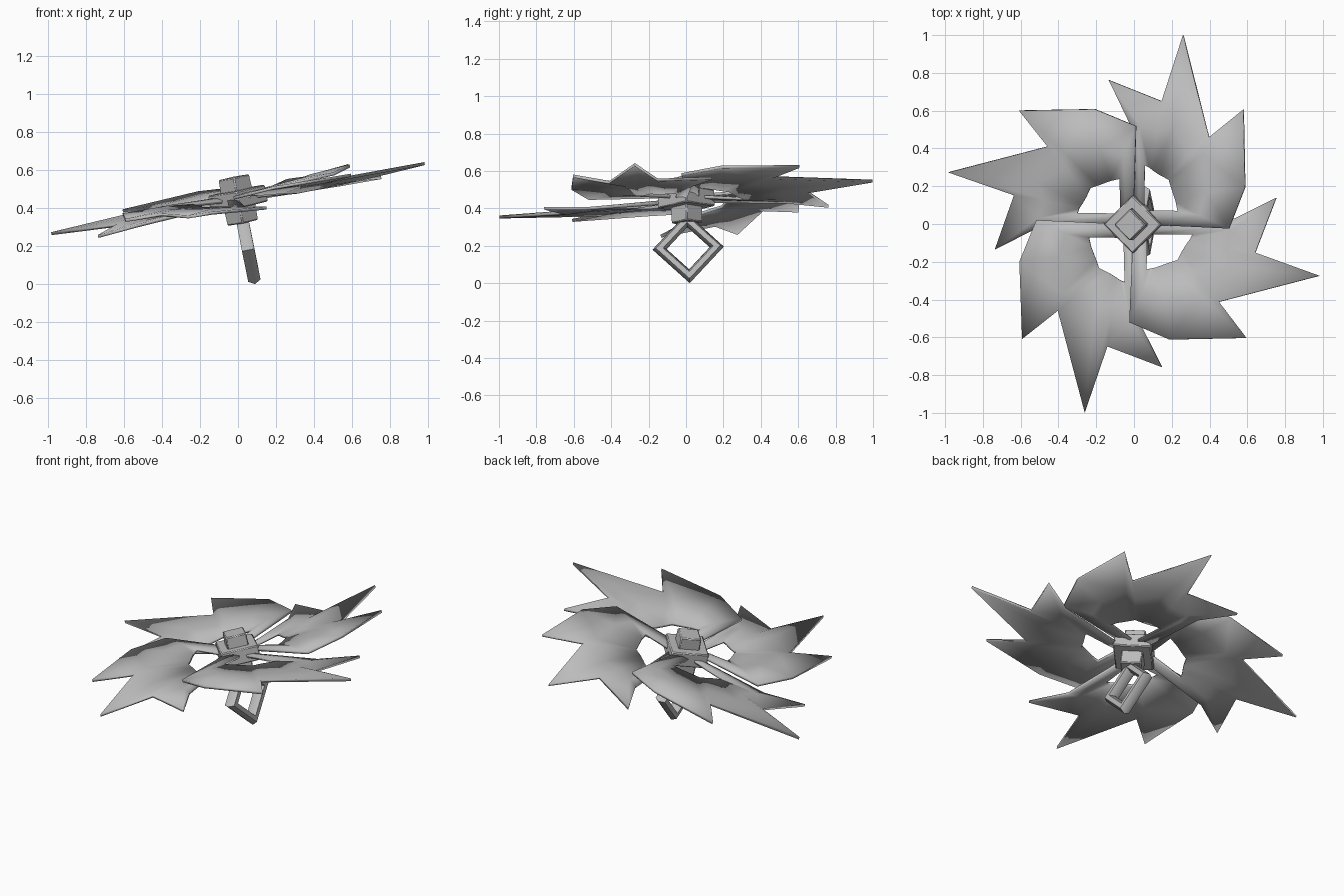
import bpy
import math
from mathutils import Vector, Matrix

cube = bpy.data.objects.get("Cube")
if cube:
    bpy.data.objects.remove(cube, do_unlink=True)

# One plain metal colour
metal = bpy.data.materials.new("grey_metal")
metal.use_nodes = True
GREY = (0.5, 0.5, 0.5, 1)
metal.diffuse_color = GREY
metal.node_tree.nodes["Principled BSDF"].inputs["Base Color"].default_value = GREY

# The whole wheel leans along this axis
AXIS = Vector((-0.2, -0.044, 1))
TILT = Vector((0, 0, 1)).rotation_difference(AXIS).to_matrix().to_4x4()
LEAN = Matrix.Translation((0, 0, 0.45)) @ TILT


def finish(obj, name, local):
    obj.name = name
    obj.data.materials.clear()
    obj.data.materials.append(metal)
    obj.matrix_world = LEAN @ local
    return obj


# Blade stations: outer edge, middle line, inner edge, height of outer edge
STATIONS = [
    ((0.04, 0.0), (0.04, 0.04), (0.04, 0.07), 0.015),
    ((0.52, -0.02), (0.36, 0.05), (0.24, 0.07), 0.03),
    ((0.61, 0.20), (0.40, 0.17), (0.23, 0.12), 0.045),
    ((0.60, 0.61), (0.38, 0.37), (0.205, 0.19), 0.03),
    ((0.41, 0.46), (0.30, 0.36), (0.19, 0.235), 0.015),
    ((0.27, 1.00), (0.22, 0.52), (0.14, 0.26), 0.0),
    ((0.15, 0.65), (0.13, 0.49), (0.10, 0.285), -0.02),
    ((-0.14, 0.76), (0.03, 0.52), (0.08, 0.30), -0.045),
    ((-0.03, 0.54), (0.02, 0.42), (0.055, 0.31), -0.035),
    ((0.0, 0.04), (0.03, 0.04), (0.055, 0.04), -0.015),
]


def blade_mesh():
    # A pitched sheet, slightly domed along its middle line
    verts, faces = [], []
    for outer, middle, inner, high in STATIONS:
        low = 0.1 * (inner[0] - inner[1])
        verts += [(*outer, high), (*middle, (high + low) / 2 + 0.008), (*inner, low)]
    for i in range(0, len(verts) - 3, 3):
        for j in (i, i + 1):
            faces.append((j, j + 3, j + 4, j + 1))
    mesh = bpy.data.meshes.new("blade")
    mesh.from_pydata(verts, [], faces)
    mesh.shade_smooth()
    return mesh


# Four jagged blades, each leading arm passing over its neighbour
for turn in range(4):
    blade = bpy.data.objects.new("blade", blade_mesh())
    bpy.context.collection.objects.link(blade)
    finish(blade, f"blade_{turn + 1}", Matrix.Rotation(turn * math.pi / 2, 4, "Z"))
    plate = blade.modifiers.new("thickness", "SOLIDIFY")
    plate.thickness = 0.016
    plate.offset = 0


def diamond(name, radius, low, high, top_radius, bevel):
    bpy.ops.mesh.primitive_cone_add(vertices=4, radius1=radius, radius2=top_radius, depth=high - low)
    obj = finish(bpy.context.object, name, Matrix.Translation((0, 0, (low + high) / 2)))
    bpy.ops.object.shade_smooth_by_angle(angle=math.radians(50))
    mod = obj.modifiers.new("soft_edges", "BEVEL")
    mod.width = bevel
    mod.segments = 1


# Square hub with a cap above and below
diamond("hub_collar", 0.155, -0.045, 0.045, 0.155, 0.006)
diamond("top_cap", 0.088, 0.03, 0.115, 0.085, 0.006)
diamond("bottom_cap", 0.085, -0.13, -0.03, 0.088, 0.006)

# Four-sided ring handle hanging under the hub
bpy.ops.mesh.primitive_torus_add(major_segments=4, minor_segments=6,
                                 major_radius=0.153, minor_radius=0.038)
finish(bpy.context.object, "ring_handle",
       Matrix.Translation((0, 0, -0.268)) @ Matrix.Rotation(math.pi / 2, 4, "Y"))
bpy.ops.object.shade_smooth_by_angle(angle=math.radians(65))
